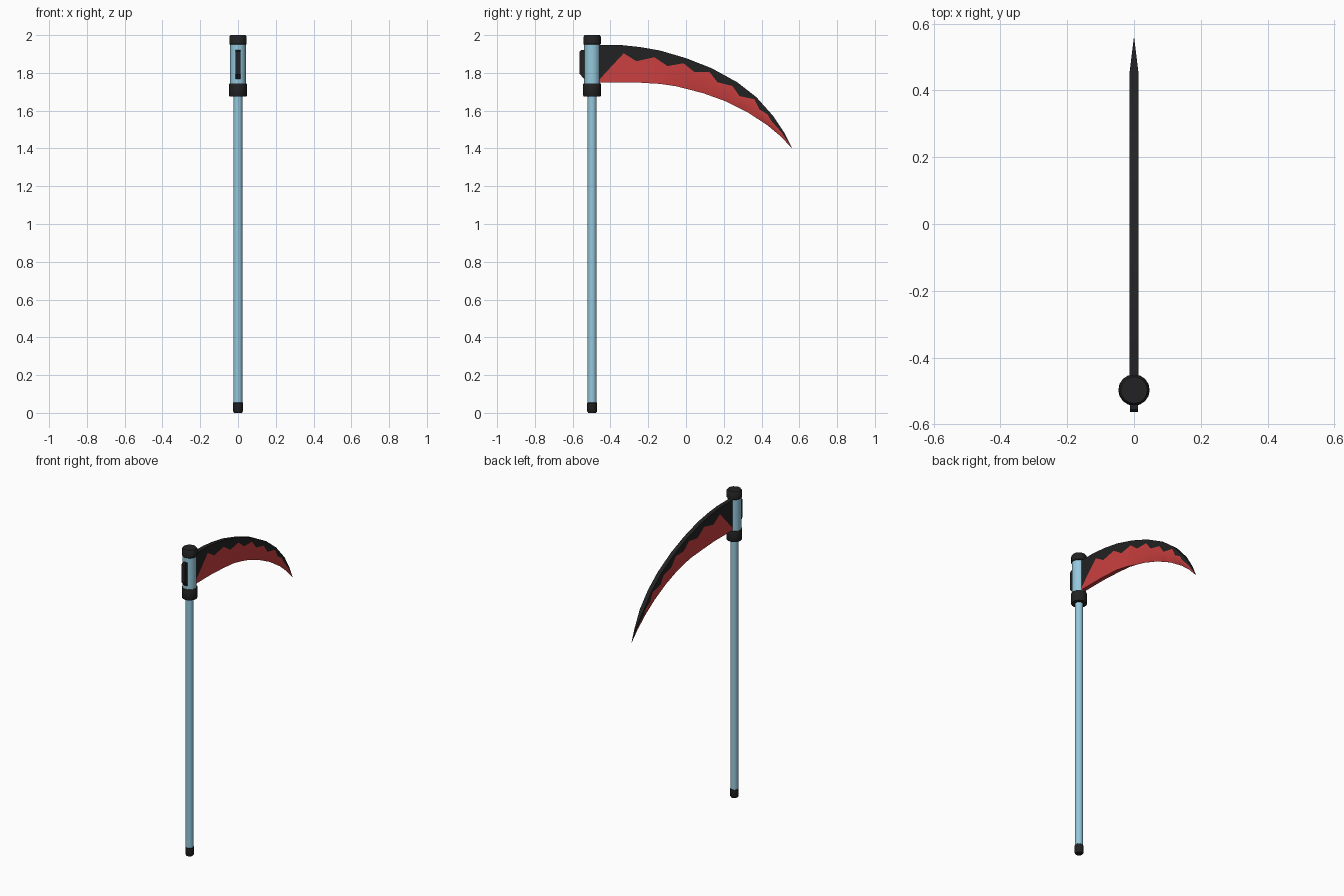
import bpy, bmesh, math

if "Cube" in bpy.data.objects:
    bpy.data.objects.remove(bpy.data.objects["Cube"])


def material(name, col):
    m = bpy.data.materials.new(name)
    m.diffuse_color = (*col, 1)
    m.use_nodes = True
    m.node_tree.nodes["Principled BSDF"].inputs["Base Color"].default_value = m.diffuse_color
    return m


BLUE = material("pale blue", (0.30, 0.58, 0.72))
BLACK = material("charcoal", (0.016, 0.016, 0.016))
RED = material("red", (0.60, 0.05, 0.05))
AXIS_Y = -0.497


def finish(name, bm, mats, angle=35):
    bmesh.ops.recalc_face_normals(bm, faces=bm.faces)
    me = bpy.data.meshes.new(name)
    bm.to_mesh(me)
    bm.free()
    ob = bpy.data.objects.new(name, me)
    bpy.context.collection.objects.link(ob)
    for m in mats:
        me.materials.append(m)
    bpy.ops.object.select_all(action='DESELECT')
    ob.select_set(True)
    bpy.context.view_layer.objects.active = ob
    bpy.ops.object.shade_smooth_by_angle(angle=math.radians(angle))
    return ob


def lathe(name, profile, mat, sides=16):
    """Closed turned part around the pole axis; profile is (radius, z)."""
    bm = bmesh.new()
    rings = [[bm.verts.new((r * math.cos(2 * math.pi * i / sides),
                            AXIS_Y + r * math.sin(2 * math.pi * i / sides), z))
              for i in range(sides)] for r, z in profile]
    for a, b in zip(rings, rings[1:]):
        for i in range(sides):
            j = (i + 1) % sides
            bm.faces.new((a[i], a[j], b[j], b[i]))
    bm.faces.new(rings[0])
    bm.faces.new(rings[-1])
    return finish(name, bm, [mat])


# Pole, end cap and head socket
lathe("pole", [(0.024, 0.03), (0.024, 1.70)], BLUE)
lathe("pole_end_cap", [(0.021, 0), (0.026, 0.008), (0.026, 0.053), (0.024, 0.055)], BLACK)
lathe("socket_collar", [(0.045, 1.676), (0.047, 1.68), (0.047, 1.741), (0.045, 1.745)], BLACK)
lathe("socket_tube", [(0.042, 1.73), (0.042, 1.96)], BLUE)
lathe("socket_top_cap", [(0.043, 1.949), (0.046, 1.953), (0.046, 1.991), (0.040, 2.0)], BLACK)

# Tang poking out of the back of the socket
bm = bmesh.new()
outline = [(-0.50, 1.92), (-0.555, 1.92), (-0.563, 1.912),
           (-0.563, 1.795), (-0.54, 1.768), (-0.50, 1.768)]
face = bm.faces.new([bm.verts.new((-0.012, y, z)) for y, z in outline])
ext = bmesh.ops.extrude_face_region(bm, geom=[face], use_keep_orig=True)
for v in ext["geom"]:
    if isinstance(v, bmesh.types.BMVert):
        v.co.x = 0.012
finish("blade_tang", bm, [BLACK])

# Blade curves as (y, z): spine, wavy colour boundary, cutting edge
TIP = (0.562, 1.40)
SPINE = [(-0.49, 1.947), (-0.34, 1.947), (-0.246, 1.937), (-0.14, 1.919), (0, 1.878),
         (0.135, 1.825), (0.272, 1.75), (0.373, 1.671), (0.463, 1.57), (0.523, 1.48), TIP]
WAVE = [(-0.49, 1.757), (-0.458, 1.766), (-0.33, 1.904), (-0.262, 1.862), (-0.168, 1.883),
        (-0.098, 1.836), (-0.013, 1.851), (0.045, 1.804), (0.125, 1.804), (0.167, 1.750),
        (0.246, 1.731), (0.283, 1.677), (0.362, 1.661), (0.388, 1.607), (0.431, 1.581),
        (0.452, 1.546), (0.505, 1.486), TIP]
EDGE = [(-0.49, 1.75), (-0.272, 1.75), (-0.14, 1.742), (-0.05, 1.729), (0.093, 1.692),
        (0.209, 1.65), (0.325, 1.592), (0.431, 1.523), (0.50, 1.465), TIP]


def height(curve, y):
    for (y0, z0), (y1, z1) in zip(curve, curve[1:]):
        if y <= y1:
            return z0 + (z1 - z0) * (y - y0) / (y1 - y0)
    return curve[-1][1]


# Each section is a loop: spine, wave, bevel start, edge, then back up the other side
bm = bmesh.new()
sections = []
for y in sorted({p[0] for c in (SPINE, WAVE, EDGE) for p in c} - {TIP[0]}):
    top, wave, low = (height(c, y) for c in (SPINE, WAVE, EDGE))
    half = 0.0135 * min(1, (TIP[0] - y) / 0.11)
    sharp = 1 - 0.95 * min(1, max(0, (y + 0.13) / 0.15))
    bevel = low + 0.55 * (wave - low)
    side = [(half, top), (half, wave), (half, bevel), (half * sharp, low)]
    loop = side + [(-x, z) for x, z in reversed(side)]
    sections.append([bm.verts.new((x, y, z)) for x, z in loop])
red_strips = {1, 2, 3, 4, 5}
for a, b in zip(sections, sections[1:]):
    for i in range(8):
        j = (i + 1) % 8
        f = bm.faces.new((a[i], a[j], b[j], b[i]))
        f.material_index = int(i in red_strips)
tip = bm.verts.new((0, *TIP))
for i in range(8):
    f = bm.faces.new((sections[-1][i], sections[-1][(i + 1) % 8], tip))
    f.material_index = int(i in red_strips)
bm.faces.new(sections[0])
finish("blade", bm, [BLACK, RED], 40)
